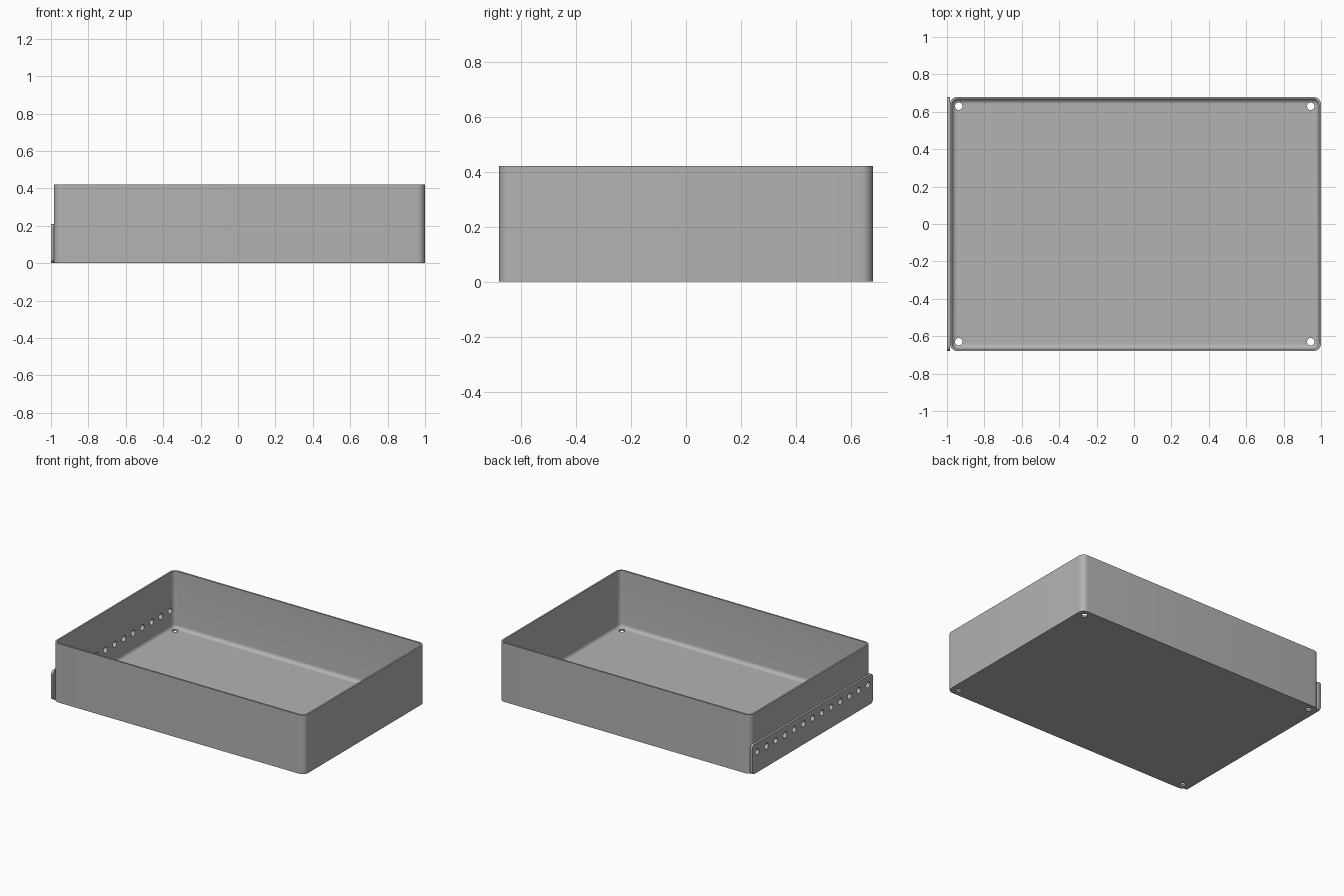
import bpy, bmesh, math
from mathutils import Matrix, Vector

cube = bpy.data.objects.get("Cube")
if cube:
    bpy.data.objects.remove(cube, do_unlink=True)

# Overall sizes
X0, X1, Y = -0.985, 1.0, 0.68
HEIGHT, WALL, CORNER, FILLET = 0.42, 0.012, 0.042, 0.026

metal = bpy.data.materials.new("sheet grey")
metal.use_nodes = True
GREY = (0.45, 0.45, 0.45, 1)
metal.diffuse_color = GREY
metal.node_tree.nodes["Principled BSDF"].inputs["Base Color"].default_value = GREY


def rounded_rect(a0, a1, b0, b1, r, steps=8):
    """Counter-clockwise outline of a rectangle with round corners."""
    corners = [(a1 - r, b1 - r), (a0 + r, b1 - r), (a0 + r, b0 + r), (a1 - r, b0 + r)]
    points = []
    for q, (a, b) in enumerate(corners):
        for i in range(steps + 1):
            t = math.pi / 2 * (q + i / steps)
            points.append((a + r * math.cos(t), b + r * math.sin(t)))
    return points


def skin(bm, loops):
    """Join a series of closed loops and cap both ends."""
    rings = [[bm.verts.new(p) for p in loop] for loop in loops]
    n = len(rings[0])
    for low, high in zip(rings, rings[1:]):
        for i in range(n):
            j = (i + 1) % n
            bm.faces.new((low[i], low[j], high[j], high[i]))
    bm.faces.new(rings[0][::-1])
    bm.faces.new(rings[-1])
    bmesh.ops.recalc_face_normals(bm, faces=bm.faces)


def make_object(name, bm):
    mesh = bpy.data.meshes.new(name)
    bm.to_mesh(mesh)
    bm.free()
    mesh.materials.append(metal)
    obj = bpy.data.objects.new(name, mesh)
    bpy.context.collection.objects.link(obj)
    return obj


# Tray: wall section from outer foot, over the rim, down to the floor fillet
section = [(0, 0), (0, HEIGHT), (WALL, HEIGHT)]
for i in range(7):
    t = math.pi / 2 * i / 6
    section.append((WALL + FILLET * (1 - math.cos(t)), WALL + FILLET * (1 - math.sin(t))))
bm = bmesh.new()
skin(bm, [[(x, y, z) for x, y in
           rounded_rect(X0 + d, X1 - d, -Y + d, Y - d, CORNER - d)] for d, z in section])
tray = make_object("tray", bm)

# Side strip: round-cornered plate on the -x wall
bm = bmesh.new()
outline = rounded_rect(-Y, Y, 0, 0.21, 0.025)
skin(bm, [[(x, y, z) for y, z in outline] for x in (-1.0, X0 + 0.002)])
strip = make_object("side_strip", bm)

# Drills for the row of side holes and the four floor holes
bm = bmesh.new()


def drill(centre, radius, turn):
    bmesh.ops.create_cone(bm, cap_ends=True, segments=24, radius1=radius, radius2=radius,
                          depth=0.1, matrix=Matrix.Translation(Vector(centre)) @ turn)


sideways = Matrix.Rotation(math.pi / 2, 4, "Y")
for i in range(-6, 7):
    drill((X0, i * 0.104, 0.147), 0.021, sideways)
for x in (-0.937, 0.945):
    for y in (-0.63, 0.63):
        drill((x, y, 0), 0.02, Matrix())
drills = make_object("hole_drills", bm)
drills.hide_render = True

for obj in (tray, strip):
    bpy.ops.object.select_all(action="DESELECT")
    bpy.context.view_layer.objects.active = obj
    obj.select_set(True)
    cut = obj.modifiers.new("holes", "BOOLEAN")
    cut.operation, cut.solver, cut.object = "DIFFERENCE", "EXACT", drills
    bpy.ops.object.modifier_apply(modifier=cut.name)
    bpy.ops.object.shade_smooth_by_angle(angle=math.radians(35))
bpy.data.objects.remove(drills, do_unlink=True)
